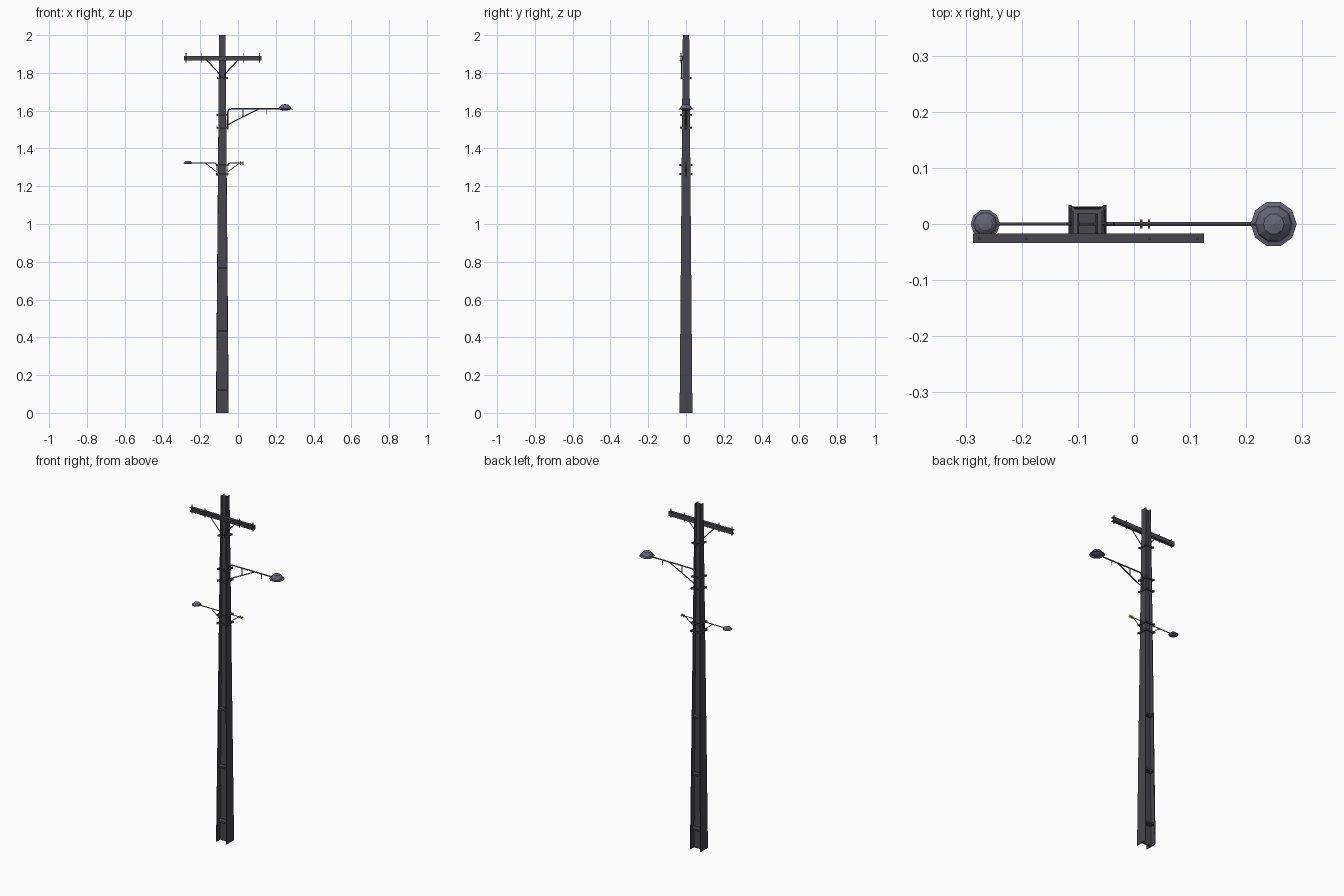
import bpy, bmesh, math
from mathutils import Vector, Matrix

if "Cube" in bpy.data.objects:
    bpy.data.objects.remove(bpy.data.objects["Cube"])

CX = -0.083  # pole axis


def material(name, col):
    m = bpy.data.materials.new(name)
    m.diffuse_color = (*col, 1)
    m.use_nodes = True
    m.node_tree.nodes["Principled BSDF"].inputs["Base Color"].default_value = m.diffuse_color
    return m


STEEL = material("dark steel", (0.062, 0.062, 0.072))
IRON = material("bracket steel", (0.085, 0.085, 0.1))
LAMP = material("lamp grey", (0.13, 0.13, 0.18))
BRASS = material("brass", (0.3, 0.21, 0.02))


def finish(bm, name, mat):
    bmesh.ops.recalc_face_normals(bm, faces=bm.faces)
    me = bpy.data.meshes.new(name)
    bm.to_mesh(me)
    bm.free()
    me.materials.append(mat)
    ob = bpy.data.objects.new(name, me)
    bpy.context.collection.objects.link(ob)
    return ob


def box(bm, c, s):
    bmesh.ops.create_cube(bm, size=1, matrix=Matrix.Translation(c) @ Matrix.Diagonal((*s, 1)))


def rod(bm, p, q, r, sides=6):
    p, q = Vector(p), Vector(q)
    d = q - p
    mat = Matrix.Translation((p + q) / 2) @ d.to_track_quat('Z', 'Y').to_matrix().to_4x4()
    bmesh.ops.create_cone(bm, cap_ends=True, segments=sides, radius1=r, radius2=r,
                          depth=d.length, matrix=mat)


def path(bm, pts, r, sides=6):
    for a, b in zip(pts, pts[1:]):
        rod(bm, a, b, r, sides)


def half(z):
    return 0.034 - 0.0085 * z  # tapering half width of the pole


# Tapered H-section pole: flanges on the left and right, web between
bm = bmesh.new()
t, w = 0.14, 0.09
H = [(-1, -1), (-1 + t, -1), (-1 + t, -w), (1 - t, -w), (1 - t, -1), (1, -1),
     (1, 1), (1 - t, 1), (1 - t, w), (-1 + t, w), (-1 + t, 1), (-1, 1)]
rings = [[bm.verts.new((CX + x * half(z), y * half(z), z)) for x, y in H] for z in (0, 2)]
bm.faces.new(rings[0])
bm.faces.new(rings[1])
for i in range(12):
    j = (i + 1) % 12
    bm.faces.new((rings[0][i], rings[0][j], rings[1][j], rings[1][i]))
finish(bm, "pole", STEEL)

# Stiffener plates inside both channels
bm = bmesh.new()
for z in (0.12, 0.435, 0.768):
    h = half(z)
    for s in (-1, 1):
        box(bm, (CX, s * h * 0.48, z), (h * 1.8, h * 0.92, 0.01))
finish(bm, "stiffener_plates", STEEL)

# Clamping collars with corner bolts
bm = bmesh.new()
for z in (1.772, 1.578, 1.51, 1.312, 1.264):
    h = half(z)
    o = h + 0.007
    for s in (-1, 1):
        box(bm, (CX + s * (h + 0.0035), 0, z), (0.007, 2 * o, 0.008))
        box(bm, (CX, s * (h + 0.0035), z), (2 * o, 0.007, 0.008))
        for u in (-1, 1):
            rod(bm, (CX + u * o, s * o, z - 0.005), (CX + u * o, s * o, z + 0.005), 0.004)
finish(bm, "collars", IRON)

# Channel-shaped cross arm
bm = bmesh.new()
box(bm, (-0.081, -0.0185, 1.878), (0.411, 0.004, 0.025))
for z in (1.8675, 1.8885):
    box(bm, (-0.081, -0.026, z), (0.411, 0.016, 0.004))
finish(bm, "cross_arm", STEEL)

# Insulator pins and diagonal braces of the cross arm
bm = bmesh.new()
for x in (-0.276, -0.192, 0.028, 0.113):
    rod(bm, (x, -0.026, 1.854), (x, -0.026, 1.906), 0.0025)
finish(bm, "cross_arm_pins", STEEL)
bm = bmesh.new()
for s in (-1, 1):
    path(bm, [(CX + s * 0.083, -0.023, 1.868), (CX + s * 0.015, -0.023, 1.795),
              (CX + s * 0.012, -0.023, 1.772)], 0.003, 4)
finish(bm, "cross_arm_braces", STEEL)

# Main lamp arm with brace, strut and hanging stub
bm = bmesh.new()
path(bm, [(-0.054, 0, 1.5), (-0.054, 0, 1.596), (-0.048, 0, 1.606), (-0.036, 0, 1.609),
          (0.27, 0, 1.609)], 0.004)
rod(bm, (-0.054, 0, 1.526), (0.105, 0, 1.607), 0.003)
rod(bm, (0.026, 0, 1.565), (0.026, 0, 1.609), 0.0025)
rod(bm, (0.15, 0, 1.58), (0.15, 0, 1.609), 0.002)
finish(bm, "main_lamp_arm", IRON)

# Small arms on both sides
bm = bmesh.new()
for s, reach, r in ((-1, 0.182, 0.0025), (1, 0.113, 0.002)):
    path(bm, [(CX + s * 0.029, 0, 1.255), (CX + s * 0.029, 0, 1.314),
              (CX + s * 0.037, 0, 1.322), (CX + s * reach, 0, 1.322)], r + 0.0005)
    rod(bm, (CX + s * 0.029, 0, 1.275), (CX + s * 0.088, 0, 1.321), 0.002)
finish(bm, "small_arms", IRON)


# Faceted lamp shades
def lamp(name, x, z, r, k, sides):
    prof = [(0, 1), (0.45, 0.87), (0.74, 0.42), (0.8, 0.12), (1, 0), (1, -0.1),
            (0.75, -0.1), (0.5, -0.25), (0, -0.3)]
    bm = bmesh.new()
    vs = [bm.verts.new((x + r * a, 0, z + k * b)) for a, b in prof]
    es = [bm.edges.new(p) for p in zip(vs, vs[1:])]
    bmesh.ops.spin(bm, geom=vs + es, cent=(x, 0, 0), axis=(0, 0, 1),
                   angle=2 * math.pi, steps=sides, use_duplicate=False)
    bmesh.ops.remove_doubles(bm, verts=bm.verts, dist=1e-5)
    finish(bm, name, LAMP)


lamp("main_lamp", 0.249, 1.609, 0.041, 0.026, 10)
lamp("small_lamp", -0.265, 1.321, 0.026, 0.014, 10)

# Brass insulators at the end of the short arm
bm = bmesh.new()
for x in (0.013, 0.027):
    rod(bm, (x, -0.008, 1.322), (x, 0.008, 1.322), 0.0022)
    rod(bm, (x, 0, 1.313), (x, 0, 1.331), 0.0025)
finish(bm, "brass_insulators", BRASS)
